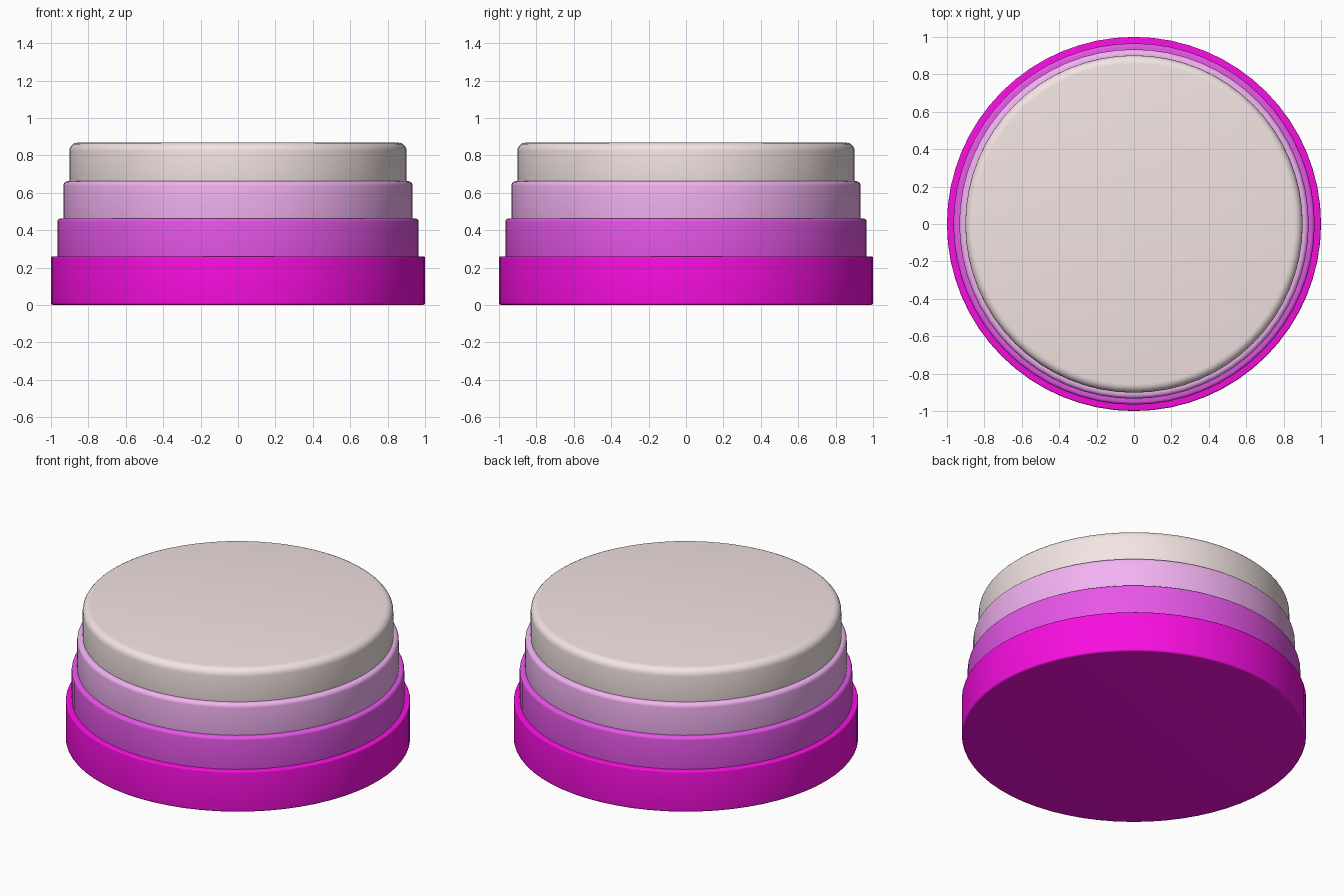
import bpy, bmesh
from math import radians, sin, cos, pi

if "Cube" in bpy.data.objects:
    bpy.data.objects.remove(bpy.data.objects["Cube"])

SIDES = 64


def linear(c):
    c /= 255
    return c / 12.92 if c <= 0.04045 else ((c + 0.055) / 1.055) ** 2.4


def disc(name, radius, z0, z1, top_round, bottom_round, rgb):
    """Solid round layer with rounded top and bottom rims."""
    steps = 5
    profile = []
    for i in range(steps + 1):
        a = pi / 2 * i / steps
        profile.append((radius - bottom_round * (1 - sin(a)),
                        z0 + bottom_round * (1 - cos(a))))
    for i in range(steps + 1):
        a = pi / 2 * i / steps
        profile.append((radius - top_round * (1 - cos(a)),
                        z1 - top_round * (1 - sin(a))))

    bm = bmesh.new()
    rings = [[bm.verts.new((r * cos(2 * pi * k / SIDES), r * sin(2 * pi * k / SIDES), z))
              for k in range(SIDES)] for r, z in profile]
    for low, high in zip(rings, rings[1:]):
        for k in range(SIDES):
            n = (k + 1) % SIDES
            bm.faces.new((low[k], low[n], high[n], high[k]))
    bm.faces.new(rings[0][::-1])
    bm.faces.new(rings[-1])

    mesh = bpy.data.meshes.new(name)
    bm.to_mesh(mesh)
    bm.free()
    obj = bpy.data.objects.new(name, mesh)
    bpy.context.collection.objects.link(obj)
    mat = bpy.data.materials.new(name + "_colour")
    mat.diffuse_color = (*[linear(c) for c in rgb], 1)
    mat.use_nodes = True
    mat.node_tree.nodes["Principled BSDF"].inputs["Base Color"].default_value = mat.diffuse_color
    mesh.materials.append(mat)

    bpy.ops.object.select_all(action='DESELECT')
    obj.select_set(True)
    bpy.context.view_layer.objects.active = obj
    bpy.ops.object.shade_smooth_by_angle(angle=radians(35))


# Four stacked layers, each slightly narrower than the one below
disc("base_layer", 1.0, 0.0, 0.26, 0.008, 0.012, (248, 14, 224))
disc("lower_layer", 0.966, 0.255, 0.463, 0.018, 0.004, (230, 86, 232))
disc("upper_layer", 0.934, 0.458, 0.662, 0.025, 0.004, (242, 178, 242))
disc("top_layer", 0.902, 0.656, 0.868, 0.045, 0.004, (243, 228, 227))
